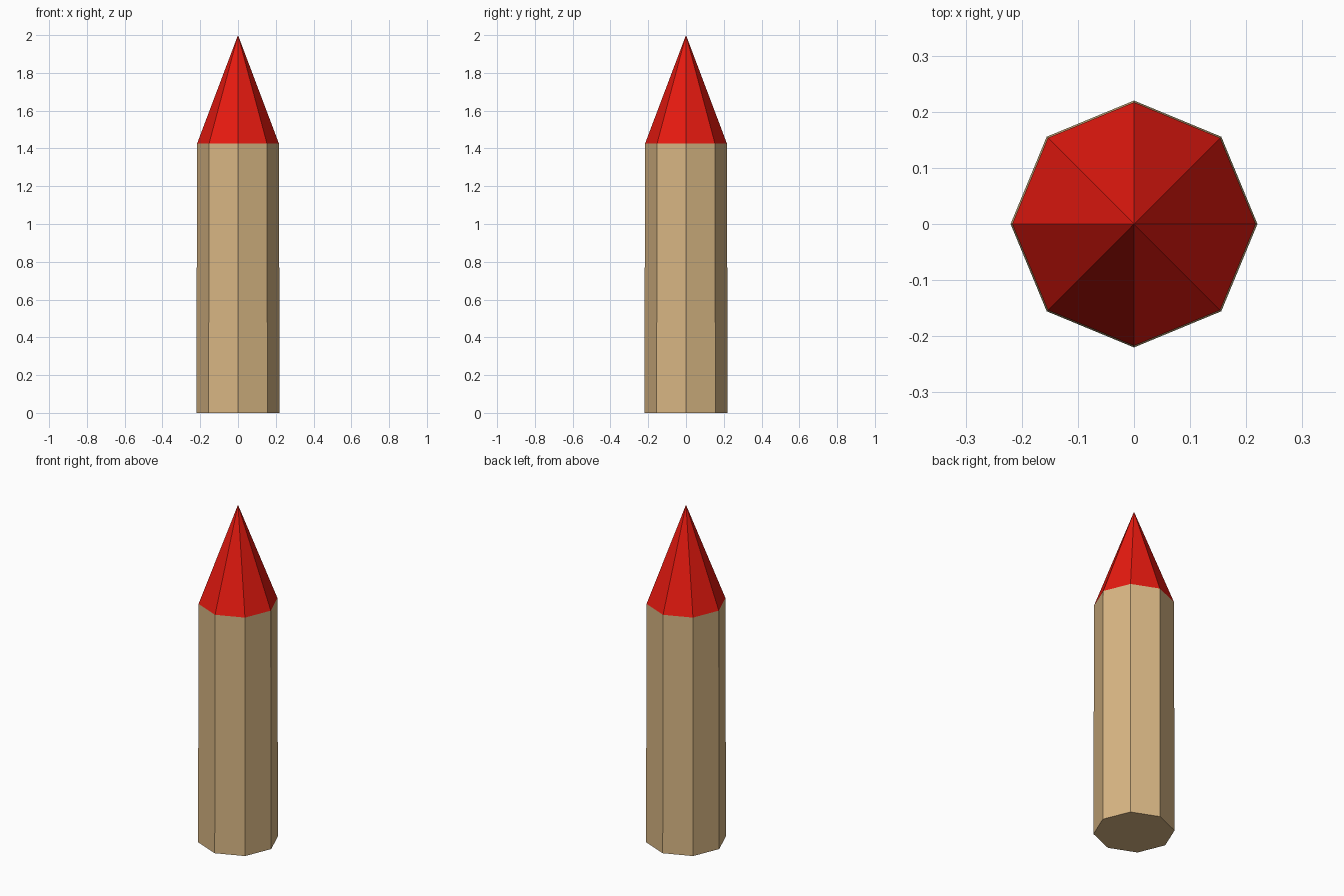
import bpy, bmesh

if "Cube" in bpy.data.objects:
    bpy.data.objects.remove(bpy.data.objects["Cube"])

SIDES = 8
JOINT_Z = 1.425
BASE_R, JOINT_R = 0.22, 0.217


def tapered_part(name, z0, z1, r0, r1, color, bottom_cap):
    """Eight-sided tapered section, open where it meets its neighbour."""
    bm = bmesh.new()
    bmesh.ops.create_cone(bm, cap_ends=True, segments=SIDES,
                          radius1=r0, radius2=r1, depth=z1 - z0)
    bmesh.ops.translate(bm, vec=(0, 0, (z0 + z1) / 2), verts=bm.verts)
    bmesh.ops.remove_doubles(bm, verts=bm.verts, dist=1e-5)
    bm.normal_update()
    hidden = [f for f in bm.faces if f.normal.z > 0.99
              or (f.normal.z < -0.99 and not bottom_cap)]
    bmesh.ops.delete(bm, geom=hidden, context='FACES')
    mesh = bpy.data.meshes.new(name)
    bm.to_mesh(mesh)
    bm.free()
    mat = bpy.data.materials.new(name + "_paint")
    mat.diffuse_color = color
    mat.use_nodes = True
    mat.node_tree.nodes["Principled BSDF"].inputs["Base Color"].default_value = mat.diffuse_color
    mesh.materials.append(mat)
    obj = bpy.data.objects.new(name, mesh)
    bpy.context.collection.objects.link(obj)
    return obj


# Wooden shaft
tapered_part("shaft", 0, JOINT_Z, BASE_R, JOINT_R, (0.69, 0.47, 0.23, 1), True)
# Red pointed tip
tapered_part("tip", JOINT_Z, 2.0, JOINT_R, 0, (0.8, 0.01, 0.005, 1), False)
